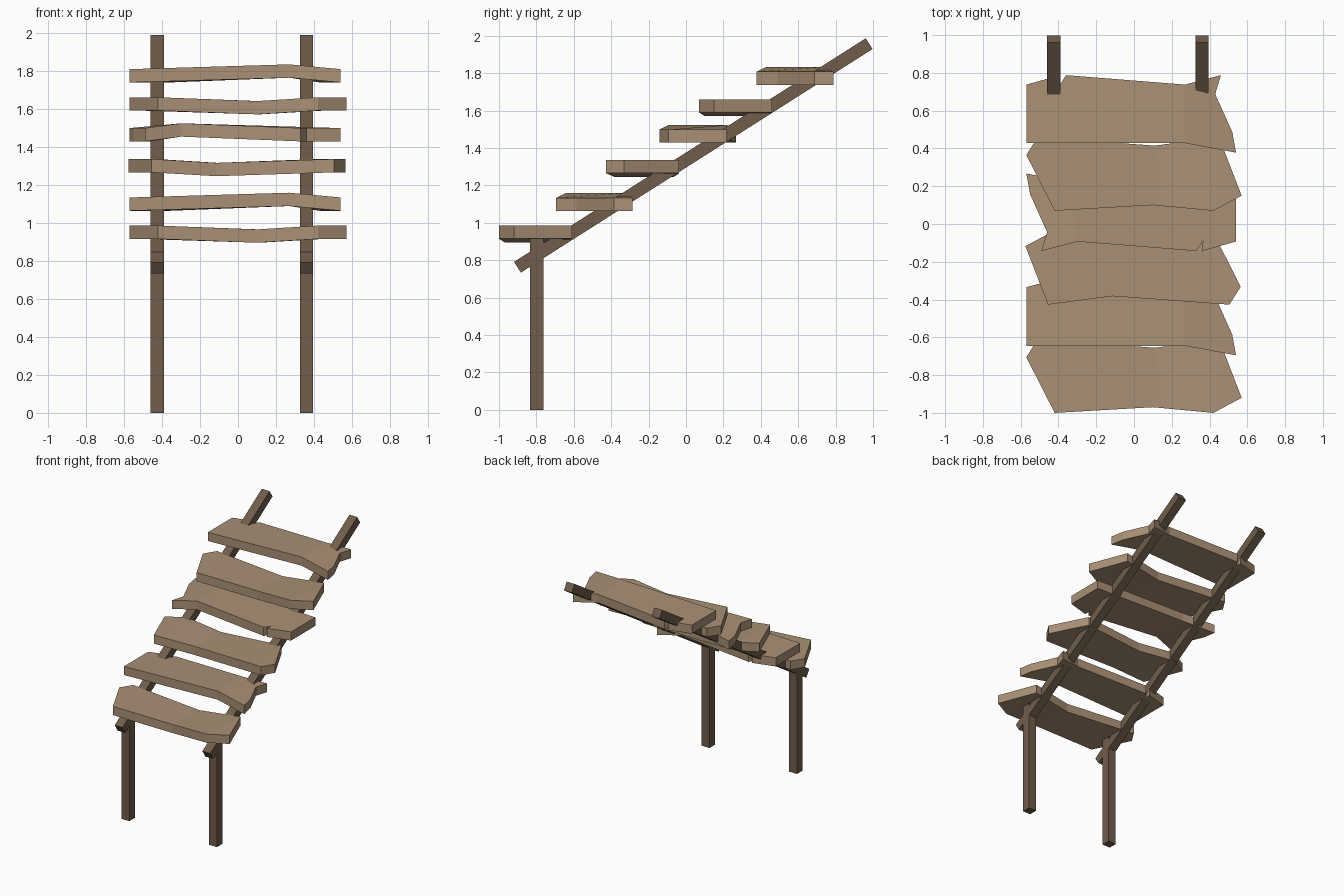
import bpy, bmesh, math
from mathutils import Matrix, Vector

default = bpy.data.objects.get("Cube")
if default:
    bpy.data.objects.remove(default, do_unlink=True)


def make_material(name, rgb):
    mat = bpy.data.materials.new(name)
    mat.use_nodes = True
    mat.diffuse_color = (*rgb, 1)
    mat.node_tree.nodes["Principled BSDF"].inputs["Base Color"].default_value = (*rgb, 1)
    return mat


light_wood = make_material("light wood", (0.40, 0.28, 0.18))
dark_wood = make_material("dark wood", (0.16, 0.11, 0.07))


def finish(bm, name, mat):
    bmesh.ops.recalc_face_normals(bm, faces=bm.faces[:])
    mesh = bpy.data.meshes.new(name)
    bm.to_mesh(mesh)
    bm.free()
    mesh.materials.append(mat)
    obj = bpy.data.objects.new(name, mesh)
    bpy.context.collection.objects.link(obj)
    return obj


def beam(name, size, centre, pitch=0):
    bm = bmesh.new()
    bmesh.ops.create_cube(bm, size=1, matrix=Matrix.Diagonal((*size, 1)))
    obj = finish(bm, name, dark_wood)
    obj.location = centre
    obj.rotation_euler.x = pitch


# Plank outlines: points, creases across the board, and the lift of the middle crease
sagging = dict(
    outline=[(-.57, .10), (-.42, -.195), (.10, -.165), (.42, -.195), (.57, -.115),
             (.45, .195), (.11, .15), (-.51, .195)],
    creases=[(2, 6), (1, 7), (3, 5)], lift=-.02)
arched = dict(
    outline=[(-.57, -.155), (.27, -.155), (.54, -.205), (.52, -.095), (.43, .105),
             (.46, .205), (.27, .155), (-.36, .205), (-.395, .15), (-.39, .205), (-.57, .155)],
    creases=[(1, 6)], lift=.025)
THICK = .07


def plank(name, shape, y, z, turned):
    bm = bmesh.new()
    verts = [bm.verts.new((px, py, 0)) for px, py in shape["outline"]]
    bm.faces.new(verts)
    for a, b in shape["creases"]:
        face = next(f for f in bm.faces if verts[a] in f.verts and verts[b] in f.verts)
        bmesh.utils.face_split(face, verts[a], verts[b])
    for i in shape["creases"][0]:
        verts[i].co.z = shape["lift"]
    grown = bmesh.ops.extrude_face_region(bm, geom=bm.faces[:], use_keep_orig=True)
    top = [g for g in grown["geom"] if isinstance(g, bmesh.types.BMVert)]
    bmesh.ops.translate(bm, verts=top, vec=Vector((0, 0, THICK)))
    obj = finish(bm, name, light_wood)
    obj.location = (0, y, z)
    if turned:
        obj.rotation_euler.z = math.pi
        obj.location.x = -.03 if shape is arched else -.005


# Steps, alternating the two boards and turning the middle pair end for end
steps = [(-.805, .915), (-.49, 1.063), (-.232, 1.265), (.062, 1.428), (.265, 1.59), (.583, 1.738)]
for i, (y, z) in enumerate(steps):
    plank(f"step_{i + 1}", arched if i % 2 else sagging, y, z, i in (2, 3))

# Sloping rails and front legs
for side, x in (("right", -.425), ("left", .36)):
    beam(f"{side}_rail", (.07, 2.228, .068), (x, .039, 1.36), math.atan2(1.195, 1.88))
    beam(f"{side}_leg", (.07, .07, .92), (x, -.798, .46))
